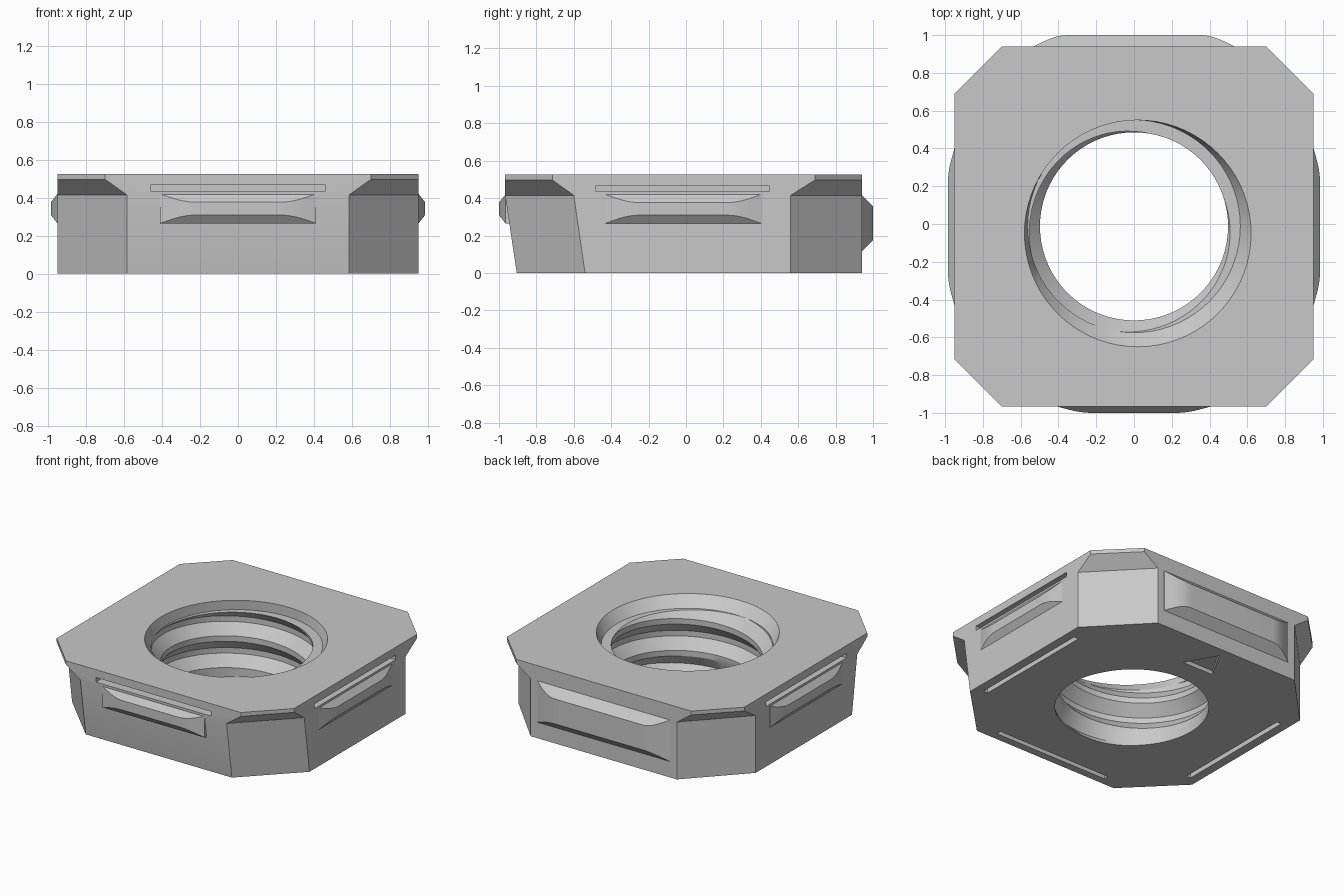
import bpy, bmesh, math

if "Cube" in bpy.data.objects:
    bpy.data.objects.remove(bpy.data.objects["Cube"])

grey = bpy.data.materials.new("light grey")
grey.diffuse_color = (0.58, 0.58, 0.58, 1)
grey.use_nodes = True
grey.node_tree.nodes["Principled BSDF"].inputs["Base Color"].default_value = grey.diffuse_color


def finish(name, bm):
    bmesh.ops.recalc_face_normals(bm, faces=bm.faces[:])
    me = bpy.data.meshes.new(name)
    bm.to_mesh(me)
    bm.free()
    ob = bpy.data.objects.new(name, me)
    bpy.context.collection.objects.link(ob)
    me.materials.append(grey)
    return ob


def loft(name, rings):
    """Skin a list of equal-length point rings and cap both ends."""
    bm = bmesh.new()
    vs = [[bm.verts.new(p) for p in r] for r in rings]
    n = len(vs[0])
    for a, b in zip(vs, vs[1:]):
        for i in range(n):
            bm.faces.new((a[i], a[(i + 1) % n], b[(i + 1) % n], b[i]))
    bm.faces.new(vs[0][::-1])
    bm.faces.new(vs[-1])
    return finish(name, bm)


def cut(ob, cutter):
    mod = ob.modifiers.new("cut", 'BOOLEAN')
    mod.operation = 'DIFFERENCE'
    mod.solver = 'EXACT'
    mod.object = cutter
    bpy.context.view_layer.objects.active = ob
    bpy.ops.object.modifier_apply(modifier=mod.name)
    bpy.data.objects.remove(cutter, do_unlink=True)


# Place (along, outward, z) coordinates on a chosen side
SIDES = {
    'front': lambda t, d, z: (t, -d, z),
    'back': lambda t, d, z: (-t, d, z),
    'right': lambda t, d, z: (d, t, z),
    'left': lambda t, d, z: (-d, t, z),
}


# Body: octagonal block, overhanging top plate, leaning front
def octagon(z, cx, back, cb, front, cf, hx=0.95):
    half = [(cx, front), (hx, cf), (hx, cb), (cx, back)]
    return [(x, y, z) for x, y in half] + [(-x, y, z) for x, y in half[::-1]]


body = loft("nut_body", [
    octagon(0.0, 0.585, 0.94, 0.56, -0.905, -0.54),
    octagon(0.415, 0.585, 0.94, 0.56, -0.967, -0.60),
    octagon(0.497, 0.70, 0.94, 0.69, -0.967, -0.715),
    octagon(0.525, 0.70, 0.94, 0.69, -0.967, -0.715),
])


# Threaded bore: helical profile wrapped around the axis
def thread_cutter(n=72, pitch=0.23, r0=0.498, depth=0.065, cy=-0.0125):
    prof = [(0.0, 0), (0.04, 0), (0.115, 1), (0.155, 1)]   # rise, groove depth
    p, turns = len(prof), 6
    base = 0.44 - 0.19 - pitch * (2 + 120 / 360)
    bm = bmesh.new()
    cols = []
    for i in range(n):
        a = 2 * math.pi * i / n
        col = []
        for j in range(p * turns + 1):
            dz, g = prof[j % p]
            z = base + pitch * (j // p + i / n) + dz
            r = r0 + depth * g * min(1, max(0, (z - 0.01) / 0.07))
            col.append(bm.verts.new((r * math.cos(a), cy + r * math.sin(a), z)))
        cols.append(col)
    rows = len(cols[0])
    for i in range(n):
        a, b = cols[i], cols[(i + 1) % n]
        s = p if i == n - 1 else 0        # seam climbs by one pitch
        for j in range(rows - 1 - s):
            bm.faces.new((a[j], b[j + s], b[j + s + 1], a[j + 1]))
    # close the ends with fans
    low = bm.verts.new((0, cy, base))
    high = bm.verts.new((0, cy, base + pitch * (turns + 0.5)))
    for e in [e for e in bm.edges if len(e.link_faces) == 1]:
        u, v = e.verts
        mid = (u.co.z + v.co.z) / 2
        bm.faces.new((u, v, low if mid < 0.3 else high))
    return finish("thread_cutter", bm)


cut(body, thread_cutter())


# Off-centre lead-in at the mouth of the thread
def circle(x, y, z, r, n=72):
    return [(x + r * math.cos(2 * math.pi * i / n),
             y + r * math.sin(2 * math.pi * i / n), z) for i in range(n)]


cut(body, loft("lead_in_cutter", [circle(0, -0.0125, 0.455, 0.563),
                                  circle(0.02, -0.05, 0.525, 0.60),
                                  circle(0.02, -0.05, 0.6, 0.60)]))

# L-shaped slots that free the spring walls
for side, inner, t0, t1 in (('front', 0.815, -0.46, 0.46),
                            ('right', 0.85, -0.48, 0.445),
                            ('left', 0.85, -0.48, 0.445)):
    ell = [(inner, -0.1), (inner, 0.468), (1.1, 0.468),
           (1.1, 0.435), (inner + 0.035, 0.435), (inner + 0.035, -0.1)]
    cut(body, loft("slot_cutter", [[SIDES[side](t, d, z) for d, z in ell]
                                   for t in (t0, t1)]))

# Triangular mark sunk into the underside
cut(body, loft("mark_cutter", [[(0, 0.87, z), (-0.125, 0.65, z), (0.125, 0.65, z)]
                               for z in (-0.05, 0.03)]))


# Gripping ribs that swell smoothly out of each wall
def rib(side, wall, rise, mid, half, tip, zb, zt, slope):
    place = SIDES[side]
    steps = 8
    ends = [(half + (tip - half) * k / steps,
             max(0.0008, rise * math.sin(math.pi / 2 * k / steps)))
            for k in range(steps + 1)]
    stations = [(-t, d) for t, d in ends] + [(t, d) for t, d in ends[::-1]]
    rings = []
    for t, d in stations:
        sec = [(-0.03, zt), (0, zt), (d, zt - d * slope),
               (d, zb + d * slope), (0, zb), (-0.03, zb)]
        rings.append([place(mid + t, wall + o, z) for o, z in sec])
    return loft(side + "_rib", rings)


parts = [
    body,
    rib('front', 0.965, 0.035, 0, 0.41, 0.22, 0.265, 0.42, 1.25),
    rib('right', 0.95, 0.035, -0.015, 0.415, 0.235, 0.265, 0.42, 1.25),
    rib('left', 0.95, 0.035, -0.015, 0.415, 0.235, 0.265, 0.42, 1.25),
    rib('back', 0.94, 0.06, 0, 0.53, 0.35, 0.115, 0.415, 1.0),
]

# Smooth the curved areas, keep the hard edges
for ob in parts:
    bpy.ops.object.select_all(action='DESELECT')
    ob.select_set(True)
    bpy.context.view_layer.objects.active = ob
    bpy.ops.object.shade_smooth_by_angle(angle=math.radians(25))
